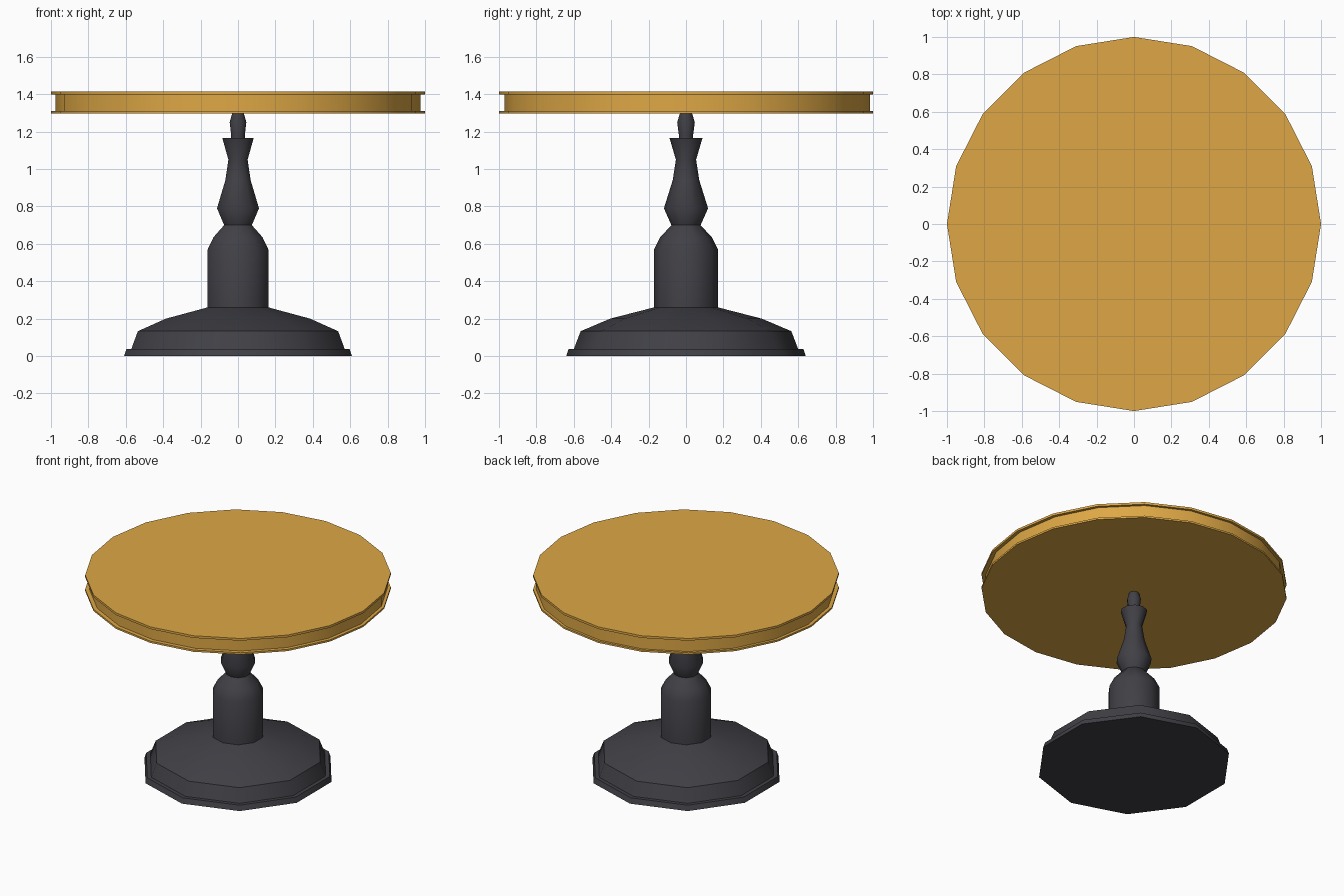
import bpy, bmesh, math

if "Cube" in bpy.data.objects:
    bpy.data.objects.remove(bpy.data.objects["Cube"])


def material(name, rgb):
    m = bpy.data.materials.new(name)
    m.diffuse_color = (*rgb, 1)
    m.use_nodes = True
    m.node_tree.nodes["Principled BSDF"].inputs["Base Color"].default_value = m.diffuse_color
    return m


def lathe(name, profile, sides, mat, angle=40, y_shift=None):
    """Turn a (radius, z) profile around z, first vertex on +y, with capped ends."""
    bm = bmesh.new()
    rings = []
    for i, (r, z) in enumerate(profile):
        dy = y_shift.get(i, 0) if y_shift else 0
        ring = []
        for k in range(sides):
            a = math.pi / 2 + 2 * math.pi * k / sides
            ring.append(bm.verts.new((r * math.cos(a), r * math.sin(a) + dy, z)))
        rings.append(ring)
    for low, high in zip(rings, rings[1:]):
        for k in range(sides):
            n = (k + 1) % sides
            bm.faces.new((low[k], low[n], high[n], high[k]))
    bm.faces.new(rings[0][::-1])
    bm.faces.new(rings[-1])
    bmesh.ops.recalc_face_normals(bm, faces=bm.faces)
    mesh = bpy.data.meshes.new(name)
    bm.to_mesh(mesh)
    bm.free()
    mesh.materials.append(mat)
    obj = bpy.data.objects.new(name, mesh)
    bpy.context.collection.objects.link(obj)
    bpy.ops.object.select_all(action='DESELECT')
    obj.select_set(True)
    bpy.context.view_layer.objects.active = obj
    bpy.ops.object.shade_smooth_by_angle(angle=math.radians(angle))
    return obj


wood = material("golden wood", (0.73, 0.39, 0.06))
iron = material("dark iron", (0.051, 0.051, 0.061))

# Ten-sided turned foot, column and finial
pedestal_profile = [
    (0.64, 0.0), (0.628, 0.037), (0.60, 0.037), (0.563, 0.133),
    (0.405, 0.20), (0.172, 0.26),                        # sloped foot
    (0.172, 0.567), (0.138, 0.635), (0.078, 0.70),       # column and shoulder
    (0.118, 0.79), (0.071, 0.94), (0.054, 1.05),         # baluster
    (0.088, 1.165), (0.038, 1.165),                      # flared cup
    (0.038, 1.18), (0.047, 1.25), (0.032, 1.30),         # top knob
]
lathe("pedestal", pedestal_profile, 10, iron)

# Twenty-sided round top with a shallow groove between two thin rims
tabletop_profile = [
    (1.0, 1.298), (1.0, 1.311), (0.977, 1.311),
    (0.977, 1.398), (1.0, 1.398), (1.0, 1.414),
]
lathe("tabletop", tabletop_profile, 20, wood, y_shift={2: 0.006, 3: 0.006})
